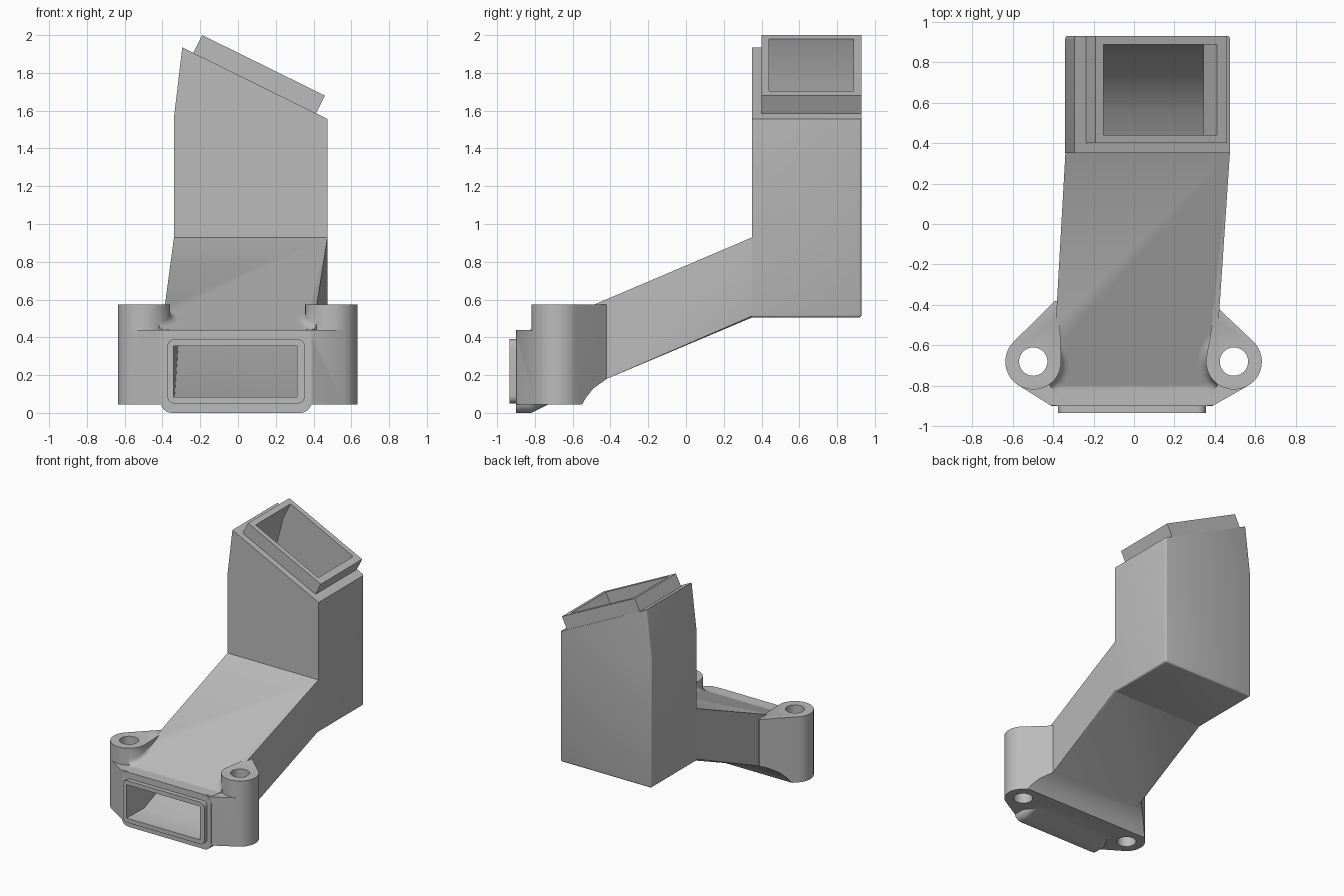
import bpy, bmesh
from math import sin, cos, pi, radians
from mathutils import Vector
from mathutils.geometry import convex_hull_2d

if "Cube" in bpy.data.objects:
    bpy.data.objects.remove(bpy.data.objects["Cube"])

grey = bpy.data.materials.new("light grey")
grey.use_nodes = True
grey.diffuse_color = (0.5, 0.5, 0.5, 1)
grey.node_tree.nodes["Principled BSDF"].inputs["Base Color"].default_value = (0.5, 0.5, 0.5, 1)


def loft(name, rings, soft=None, width=0.015):
    """Closed solid through matching rings; soft(direction, midpoint) picks rounded edges."""
    bm = bmesh.new()
    loops = [[bm.verts.new(p) for p in ring] for ring in rings]
    n = len(loops[0])
    for a, b in zip(loops, loops[1:]):
        for i in range(n):
            j = (i + 1) % n
            bm.faces.new((a[i], a[j], b[j], b[i]))
    bm.faces.new(loops[0])
    bm.faces.new(loops[-1])
    bmesh.ops.recalc_face_normals(bm, faces=bm.faces)
    if soft:
        edges = []
        for e in bm.edges:
            p, q = e.verts[0].co, e.verts[1].co
            if soft((q - p).normalized(), (p + q) / 2):
                edges.append(e)
        bmesh.ops.bevel(bm, geom=edges, offset=width, segments=3, profile=0.5, affect='EDGES')
    mesh = bpy.data.meshes.new(name)
    bm.to_mesh(mesh)
    bm.free()
    mesh.materials.append(grey)
    obj = bpy.data.objects.new(name, mesh)
    bpy.context.collection.objects.link(obj)
    return obj


def prism_x(name, pts, left, right, soft=None):
    """Side outline (y, z) between two x functions of y."""
    return loft(name, [[(f(y), y, z) for y, z in pts] for f in (left, right)], soft)


def prism_y(name, pts, y0, y1, soft=None):
    return loft(name, [[(x, y, z) for x, z in pts] for y in (y0, y1)], soft)


def prism_z(name, pts, z0, z1):
    return loft(name, [[(x, y, z) for x, y in pts] for z in (z0, z1)])


def combine(target, tool, operation):
    mod = target.modifiers.new("join", 'BOOLEAN')
    mod.operation, mod.solver, mod.object = operation, 'EXACT', tool
    bpy.context.view_layer.objects.active = target
    bpy.ops.object.modifier_apply(modifier=mod.name)
    bpy.data.objects.remove(tool)


def line(y0, x0, y1, x1):
    return lambda y: x0 + (x1 - x0) * (y - y0) / (y1 - y0)


def circle(cx, cy, r, n=48):
    return [(cx + r * cos(2 * pi * i / n), cy + r * sin(2 * pi * i / n)) for i in range(n)]


def hull(pts):
    return [pts[i] for i in convex_hull_2d([Vector(p) for p in pts])]


def rounded(x0, x1, z0, z1, r, n=6):
    pts = []
    corners = [(x1 - r, z1 - r), (x0 + r, z1 - r), (x0 + r, z0 + r), (x1 - r, z0 + r)]
    for k, (cx, cz) in enumerate(corners):
        for i in range(n + 1):
            a = (k + i / n) * pi / 2
            pts.append((cx + r * cos(a), cz + r * sin(a)))
    return pts


LUG_Y, LUG_R = -0.68, 0.138
lugs = [(-0.498, 1, (-0.39, -0.38)), (0.494, -1, (0.42, -0.42))]

# Mounting base with a raised lug and web on each side
base_pts = [(-0.41, -0.898), (0.39, -0.898)]
for cx, side, rear in lugs:
    base_pts += circle(cx, LUG_Y, LUG_R) + [rear]
base = prism_z("mounting_base", hull(base_pts), 0.045, 0.438)
for cx, side, rear in lugs:
    web = hull(circle(cx, LUG_Y, LUG_R) + [rear, (rear[0] + side * 0.02, rear[1])])
    combine(base, prism_z("lug", web, 0.045, 0.575), 'UNION')

# Hollow curve under the rear of the base
under = [(-0.55, -0.1), (-0.55, 0.045), (-0.53, 0.08), (-0.49, 0.13),
         (-0.42, 0.18), (-0.2, 0.273), (-0.2, -0.1)]
combine(base, prism_x("under_cut", under, lambda y: -1, lambda y: 1), 'DIFFERENCE')

# Upright duct, rounded at the back and bottom edges
upright = [(-0.34, 0.505), (0.475, 0.505), (0.475, 1.555), (-0.295, 1.935), (-0.34, 1.555)]
duct = prism_y("duct", upright, 0.35, 0.93,
               lambda d, m: (m.y > 0.9 and not (m.z > 1.6 and abs(d.x) > 0.5))
               or (abs(d.y) > 0.9 and m.z < 0.52))

# Sloping duct
slope = [(-0.89, 0.06), (-0.56, 0.06), (-0.49, 0.145), (-0.42, 0.18), (0.352, 0.506),
         (0.352, 0.93), (-0.8, 0.44), (-0.89, 0.44)]
sloping = prism_x("sloping_duct", slope, line(-0.9, -0.41, 0.352, -0.339),
                  line(-0.9, 0.39, 0.352, 0.474),
                  lambda d, m: abs(d.y) > 0.5 and m.y > -0.4 and m.z < 0.4)
combine(duct, sloping, 'UNION')
combine(duct, base, 'UNION')

# Flared fillets where the lugs meet the slope
for cx, side, rear in lugs:
    rings = []
    for k in range(-1, 7):
        t = max(k, 0) / 6 * pi / 2
        r = LUG_R - 0.002 + 0.042 * (1 - sin(t))
        ring = []
        for i in range(21):
            a = radians(-55 + 6.5 * i)
            y = LUG_Y + r * sin(a)
            z = 0.44 + 0.426 * max(0, y + 0.8)
            z += -0.03 if k < 0 else 0.042 * (1 - cos(t))
            ring.append((cx + side * r * cos(a), y, min(z, 0.56 + 0.002 * k)))
        ring.append((cx, LUG_Y, 0.40 + 0.01 * k))
        rings.append(ring)
    combine(duct, loft("lug_fillet", rings), 'UNION')

# Front flange and nozzle
flange = [(-0.9, 0, 0.44, 0), (-0.82, 0, 0.44, 0), (-0.72, 0.05, 0.42, 0.03)]
rings = [[(x, y, z) for x, z in rounded(-0.41 + i, 0.39 - i, z0, z1, 0.06)]
         for y, z0, z1, i in flange]
combine(duct, loft("front_flange", rings), 'UNION')
nozzle = rounded(-0.375, 0.355, 0.05, 0.39, 0.04)
combine(duct, prism_y("front_nozzle", nozzle, -0.935, -0.85), 'UNION')

# Tilted rim on top
rim = [(-0.19, 2.0), (0.46, 1.68), (0.407, 1.573), (-0.243, 1.893)]
combine(duct, prism_y("top_rim", rim, 0.40, 0.928), 'UNION')

# Inner passage: front tunnel, curved bend, top opening
tunnel = [(-0.95, 0.085), (-0.72, 0.085), (0.42, 0.574), (0.42, 0.90),
          (-0.78, 0.355), (-0.95, 0.355)]
combine(duct, prism_x("tunnel_cut", tunnel, line(-0.95, -0.343, 0.42, -0.30),
                      line(-0.95, 0.312, 0.42, 0.43)), 'DIFFERENCE')
bend = [(0.39, 0.56), (0.55, 0.645), (0.64, 0.72), (0.72, 0.8), (0.79, 0.895),
        (0.85, 1.02), (0.888, 1.2), (0.888, 1.5), (0.39, 1.5)]
combine(duct, prism_x("bend_cut", bend, lambda y: -0.302, lambda y: 0.432), 'DIFFERENCE')
mouth = [(-0.128, 2.025), (0.432, 1.75), (0.343, 1.57), (0.425, 1.45),
         (0.425, 1.4), (-0.295, 1.4), (-0.295, 1.55), (-0.217, 1.846)]
combine(duct, prism_y("mouth_cut", mouth, 0.44, 0.886), 'DIFFERENCE')

# Bolt holes
for cx, side, rear in lugs:
    combine(duct, prism_z("bolt_hole", circle(cx, LUG_Y, 0.07), -0.2, 0.8), 'DIFFERENCE')

bpy.ops.object.select_all(action='DESELECT')
duct.select_set(True)
bpy.context.view_layer.objects.active = duct
bpy.ops.object.shade_smooth_by_angle(angle=radians(30))
